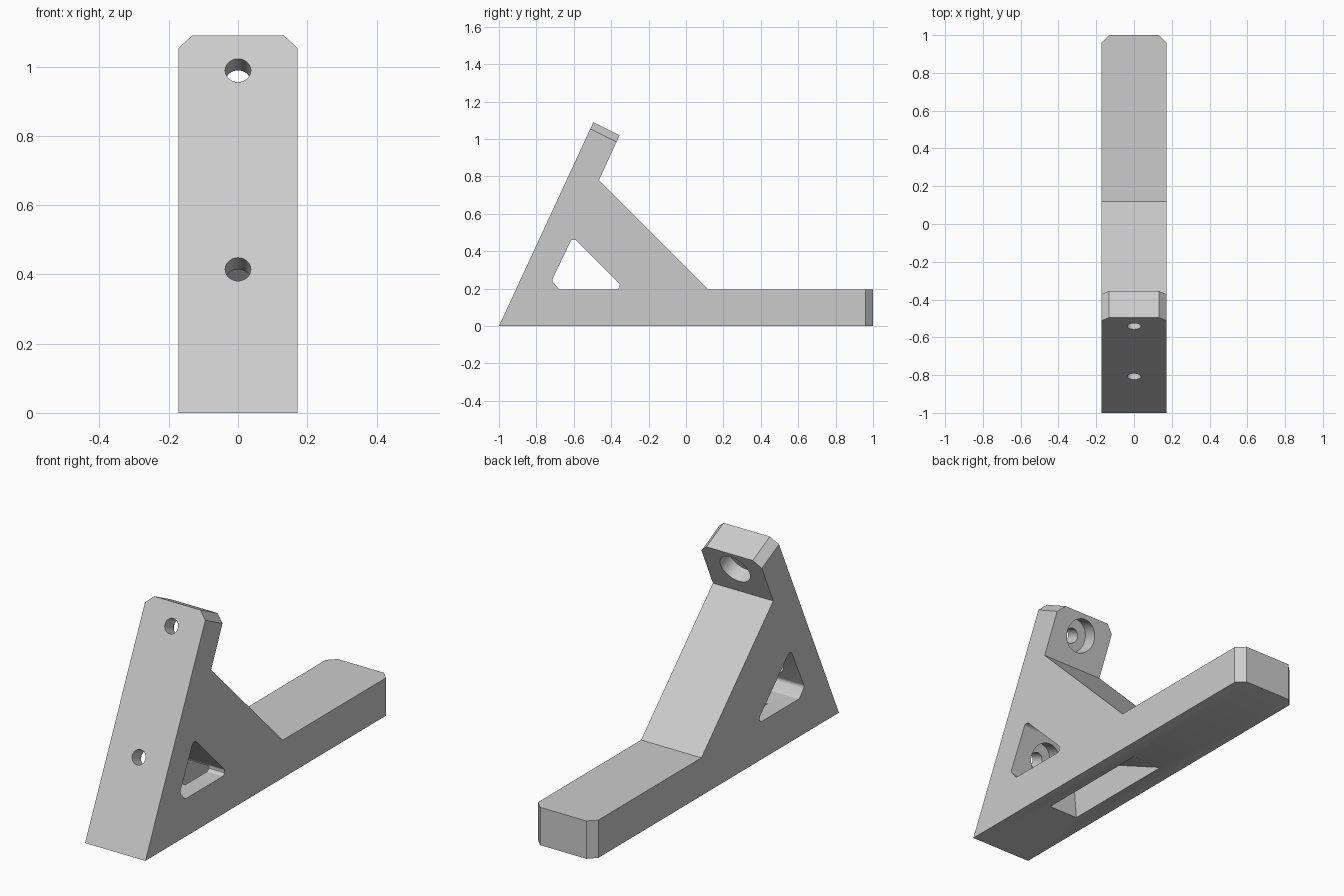
import bpy, bmesh, math
from mathutils import Vector, Matrix

if "Cube" in bpy.data.objects:
    bpy.data.objects.remove(bpy.data.objects["Cube"])

HALF_WIDTH = 0.172
BORE = 0.083
UP = Vector((0, 0.42, 0.907)).normalized()      # along the leaning arm
INWARD = Vector((0, UP.z, -UP.y))               # through the arm, front to back
FOOT_TIP = Vector((0, -1, 0))

grey = bpy.data.materials.new("light grey")
grey.use_nodes = True
grey.diffuse_color = (0.6, 0.6, 0.6, 1)
grey.node_tree.nodes["Principled BSDF"].inputs["Base Color"].default_value = (0.6, 0.6, 0.6, 1)


def add_object(name, bm):
    bmesh.ops.recalc_face_normals(bm, faces=bm.faces)
    mesh = bpy.data.meshes.new(name)
    bm.to_mesh(mesh)
    bm.free()
    mesh.materials.append(grey)
    obj = bpy.data.objects.new(name, mesh)
    bpy.context.collection.objects.link(obj)
    return obj


def prism(profile, half):
    """Extrude a side profile of (y, z) points across x."""
    bm = bmesh.new()
    face = bm.faces.new([bm.verts.new((-half, y, z)) for y, z in profile])
    ext = bmesh.ops.extrude_face_region(bm, geom=[face])
    verts = [v for v in ext["geom"] if isinstance(v, bmesh.types.BMVert)]
    bmesh.ops.translate(bm, verts=verts, vec=(2 * half, 0, 0))
    return bm


def fillet(points, radius, steps=6):
    """Round every corner of a convex outline."""
    out = []
    pts = [Vector(p) for p in points]
    for i, p in enumerate(pts):
        a = (pts[i - 1] - p).normalized()
        b = (pts[(i + 1) % len(pts)] - p).normalized()
        half = a.angle(b) / 2
        centre = p + (a + b).normalized() * radius / math.sin(half)
        start = p + a * radius / math.tan(half) - centre
        end = p + b * radius / math.tan(half) - centre
        for k in range(steps + 1):
            out.append(centre + start.lerp(end, k / steps).normalized() * radius)
    return out


def cylinder(name, along, depth_from, depth_to, radius):
    """Cylinder through the arm, at a distance up it and a depth range."""
    bm = bmesh.new()
    middle = FOOT_TIP + UP * along + INWARD * (depth_from + depth_to) / 2
    turn = INWARD.to_track_quat('Z', 'Y').to_matrix().to_4x4()
    bmesh.ops.create_cone(bm, cap_ends=True, segments=48, radius1=radius, radius2=radius,
                          depth=depth_to - depth_from,
                          matrix=Matrix.Translation(middle) @ turn)
    return add_object(name, bm)


# Bracket body: foot, leaning arm and brace in one outline
bm = prism([(-1, 0), (1, 0), (1, 0.195), (0.12, 0.195),
            (-0.465, 0.78), (-0.355, 1.02), (-0.495, 1.09)], HALF_WIDTH)


def is_tip(edge):
    mid = (edge.verts[0].co + edge.verts[1].co) / 2
    straight = abs(edge.verts[0].co.x - edge.verts[1].co.x) < 0.001
    return straight and (mid.y > 0.99 or mid.z > 1.03)


# Chamfered corners at the ends of the foot and arm
bmesh.ops.bevel(bm, geom=[e for e in bm.edges if is_tip(e)], offset=0.04,
                offset_type='OFFSET', segments=1, affect='EDGES')
body = add_object("bracket", bm)

# Cutters: side window, driver slot, screw holes with counterbores
window = [(-0.738, 0.195 + 0.0), (-0.325, 0.195), (-0.606, 0.476)]
window = [(-0.718, 0.243), (-0.678, 0.195)] + window[1:]
slot = [(-0.54, -0.1), (-0.53, 0), (-0.55, 0.22), (-0.42, 0.25), (0.10, 0), (0.12, -0.1)]
cutters = [add_object("window_cutter", prism(fillet(window, 0.02), 0.4)),
           add_object("slot_cutter", prism(slot, 0.082))]
for label, along in (("lower", 0.457), ("upper", 1.09)):
    cutters.append(cylinder(label + "_hole_cutter", along, -0.1, 0.12, 0.037))
    cutters.append(cylinder(label + "_counterbore_cutter", along, 0.08, 0.2, BORE))

bpy.ops.object.select_all(action='DESELECT')
bpy.context.view_layer.objects.active = body
body.select_set(True)
for cutter in cutters:
    mod = body.modifiers.new(cutter.name, 'BOOLEAN')
    mod.operation = 'DIFFERENCE'
    mod.solver = 'EXACT'
    mod.object = cutter
    bpy.ops.object.modifier_apply(modifier=mod.name)
    bpy.data.objects.remove(cutter)

bpy.ops.object.shade_smooth_by_angle(angle=math.radians(30))
